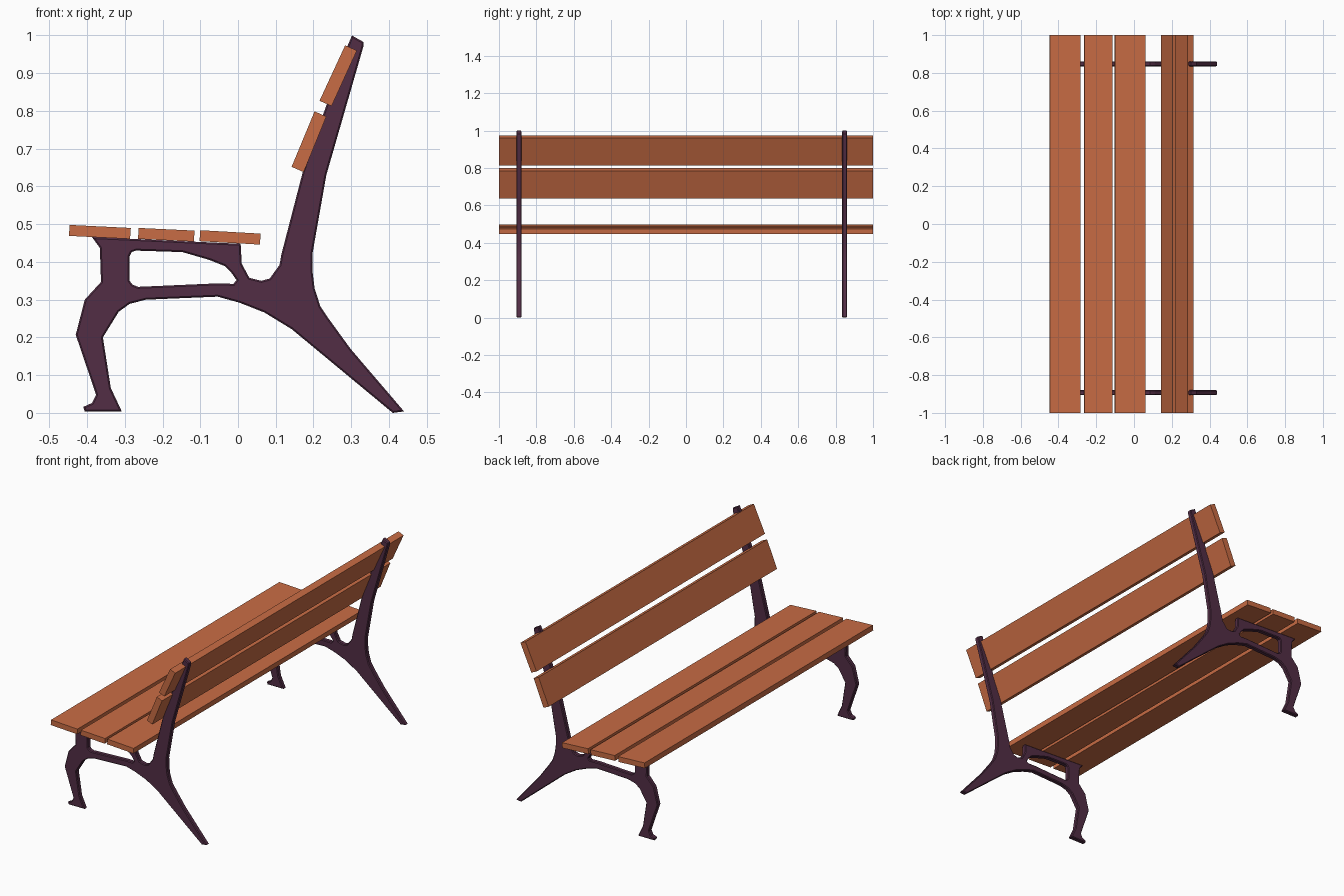
import bpy, bmesh, math

if "Cube" in bpy.data.objects:
    bpy.data.objects.remove(bpy.data.objects["Cube"])


def material(name, color):
    m = bpy.data.materials.new(name)
    m.diffuse_color = (*color, 1)
    m.use_nodes = True
    m.node_tree.nodes["Principled BSDF"].inputs["Base Color"].default_value = m.diffuse_color
    return m


wood = material("orange wood", (0.58, 0.15, 0.058))
iron = material("dark plum iron", (0.085, 0.027, 0.06))

# Side profile of the cast frame (x, z): rear leg, backrest post, seat rail, front leg, arch
OUTLINE = [
    (0.41, 0.0), (0.44, 0.004), (0.298, 0.17), (0.24, 0.25), (0.218, 0.283),
    (0.203, 0.33), (0.198, 0.37), (0.197, 0.42), (0.234, 0.63), (0.332, 0.97),
    (0.332, 0.983), (0.302, 1.0), (0.29, 0.972), (0.172, 0.64), (0.115, 0.42),
    (0.11, 0.392), (0.084, 0.356), (0.062, 0.35), (0.03, 0.358), (0.01, 0.395),
    (0.007, 0.448), (-0.387, 0.466), (-0.366, 0.437), (-0.363, 0.347),
    (-0.406, 0.30), (-0.43, 0.207), (-0.376, 0.048), (-0.387, 0.026),
    (-0.41, 0.016), (-0.406, 0.004), (-0.308, 0.004), (-0.337, 0.066),
    (-0.358, 0.20), (-0.316, 0.268), (-0.287, 0.289), (-0.244, 0.30),
    (-0.054, 0.308), (0.004, 0.292), (0.07, 0.266), (0.142, 0.222),
]
# Opening between the seat rail and the arch
OPENING = [
    (-0.287, 0.416), (-0.282, 0.426), (-0.27, 0.43), (-0.147, 0.426),
    (-0.075, 0.405), (-0.035, 0.389), (-0.018, 0.372), (-0.004, 0.352),
    (-0.012, 0.342), (-0.06, 0.343), (-0.265, 0.334), (-0.28, 0.34),
    (-0.287, 0.35),
]


def side_frame(name, y, thickness=0.027, bevel=0.004):
    cu = bpy.data.curves.new(name, 'CURVE')
    cu.dimensions = '2D'
    cu.fill_mode = 'BOTH'
    for loop in (OUTLINE, OPENING):
        sp = cu.splines.new('POLY')
        sp.points.add(len(loop) - 1)
        for p, (x, z) in zip(sp.points, loop):
            p.co = (x, z, 0, 1)
        sp.use_cyclic_u = True
    cu.extrude = thickness / 2 - bevel
    cu.bevel_depth = bevel
    cu.bevel_resolution = 0
    cu.offset = -bevel
    ob = bpy.data.objects.new(name, cu)
    bpy.context.collection.objects.link(ob)
    ob.location.y = y
    ob.rotation_euler.x = math.pi / 2
    bpy.ops.object.select_all(action='DESELECT')
    ob.select_set(True)
    bpy.context.view_layer.objects.active = ob
    bpy.ops.object.convert(target='MESH')
    ob = bpy.context.object
    ob.data.materials.clear()
    ob.data.materials.append(iron)
    bpy.ops.object.shade_smooth_by_angle(angle=math.radians(30))


side_frame("front_side_frame", -0.893)
side_frame("rear_side_frame", 0.848)


def slat(name, corners):
    """Plank running the full bench length with a four-corner xz section."""
    bm = bmesh.new()
    face = bm.faces.new([bm.verts.new((x, -1, z)) for x, z in corners])
    ext = bmesh.ops.extrude_face_region(bm, geom=[face])
    verts = [v for v in ext["geom"] if isinstance(v, bmesh.types.BMVert)]
    bmesh.ops.translate(bm, verts=verts, vec=(0, 2, 0))
    bmesh.ops.recalc_face_normals(bm, faces=bm.faces)
    me = bpy.data.meshes.new(name)
    bm.to_mesh(me)
    bm.free()
    me.materials.append(wood)
    bpy.context.collection.objects.link(bpy.data.objects.new(name, me))


# Seat planks, sloping gently down to the back
for i, (x0, x1, z0, z1) in enumerate([(-0.446, -0.284, 0.498, 0.490),
                                      (-0.263, -0.115, 0.490, 0.483),
                                      (-0.100, 0.060, 0.484, 0.475)]):
    slat(f"seat_slat_{i + 1}", [(x0, z0), (x1, z1),
                                (x1 - 0.002, z1 - 0.029), (x0 - 0.002, z0 - 0.029)])

# Backrest planks, leaning with the posts
slat("back_slat_lower", [(0.203, 0.799), (0.234, 0.785), (0.174, 0.638), (0.142, 0.652)])
slat("back_slat_upper", [(0.284, 0.974), (0.315, 0.960), (0.248, 0.813), (0.216, 0.827)])
